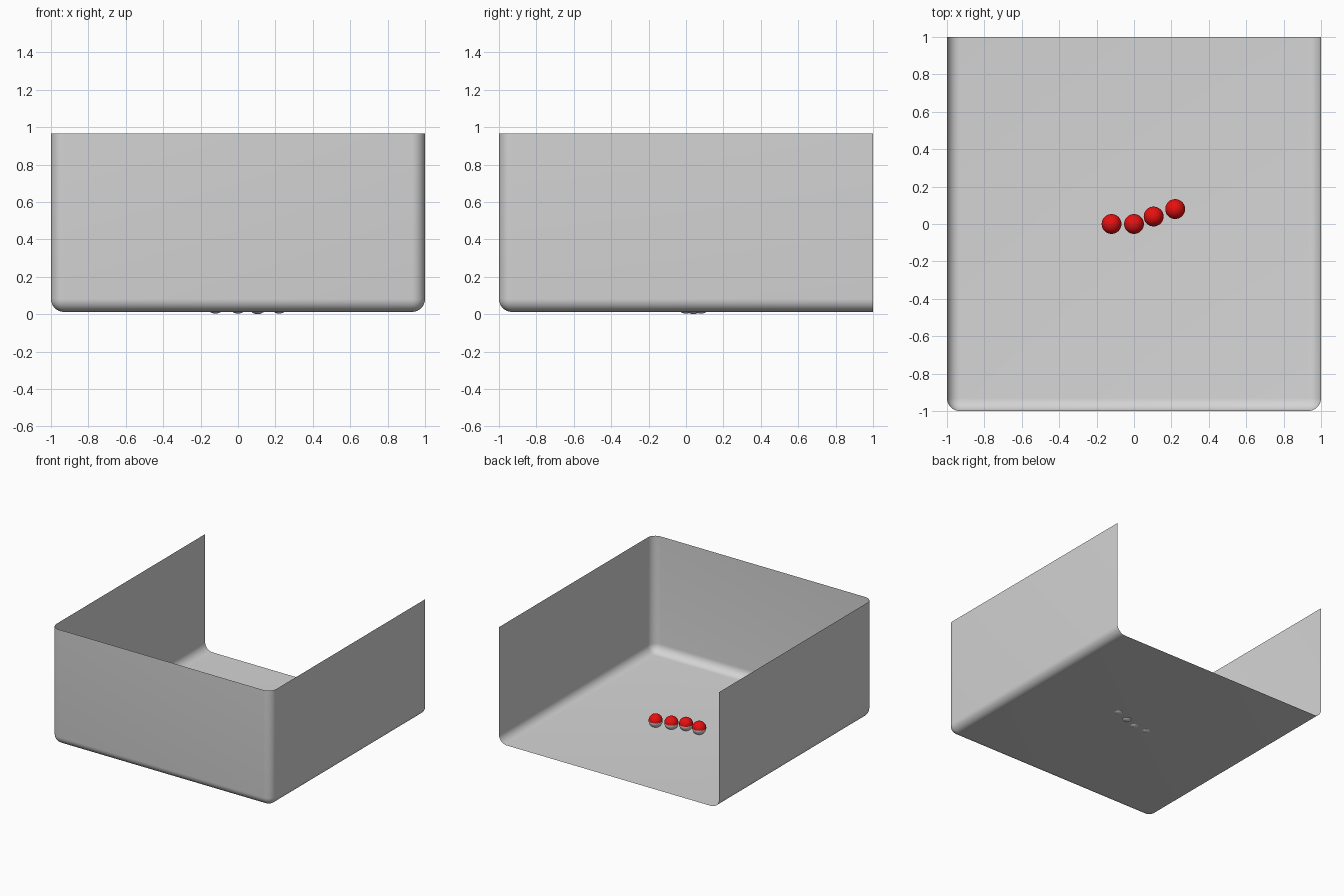
import bpy, bmesh

cube = bpy.data.objects.get("Cube")
if cube:
    bpy.data.objects.remove(cube, do_unlink=True)


def material(name, rgb):
    mat = bpy.data.materials.new(name)
    mat.use_nodes = True
    mat.diffuse_color = (*rgb, 1)
    mat.node_tree.nodes["Principled BSDF"].inputs["Base Color"].default_value = (*rgb, 1)
    return mat


def add_object(name, bm, mats):
    mesh = bpy.data.meshes.new(name)
    bm.to_mesh(mesh)
    bm.free()
    obj = bpy.data.objects.new(name, mesh)
    bpy.context.collection.objects.link(obj)
    for mat in mats:
        mesh.materials.append(mat)
    bpy.ops.object.select_all(action='DESELECT')
    obj.select_set(True)
    bpy.context.view_layer.objects.active = obj
    bpy.ops.object.shade_smooth_by_angle()
    return obj


grey = material("tray grey", (0.66, 0.66, 0.66))
red = material("ball red", (0.8, 0.005, 0.005))
white = material("ball pale grey", (0.7, 0.7, 0.7))

# Thin tray: rounded floor and front corners, open top and back
BOTTOM, TOP, RADIUS = 0.012, 0.965, 0.07
bm = bmesh.new()
bmesh.ops.create_cube(bm, size=2)
for v in bm.verts:
    v.co.z = TOP if v.co.z > 0 else BOTTOM


def is_rounded(edge):
    a, b = (v.co for v in edge.verts)
    mid = (a + b) / 2
    on_floor = mid.z < BOTTOM + 0.01 and mid.y < 0.5
    front_corner = abs(a.z - b.z) > 0.5 and mid.y < 0
    return on_floor or front_corner


bmesh.ops.bevel(bm, geom=[e for e in bm.edges if is_rounded(e)], offset=RADIUS,
                segments=8, profile=0.5, affect='EDGES')
bm.normal_update()
open_sides = [f for f in bm.faces if f.normal.z > 0.95 or f.normal.y > 0.95]
bmesh.ops.delete(bm, geom=open_sides, context='FACES')
add_object("tray", bm, [grey])

# Row of two-tone balls resting on the floor
BALL = 0.053
for i, (x, y, z) in enumerate([(-0.12, 0, 0.056), (0, 0, 0.056),
                               (0.105, 0.04, BALL), (0.22, 0.08, 0.056)]):
    bm = bmesh.new()
    bmesh.ops.create_uvsphere(bm, u_segments=32, v_segments=16, radius=BALL)
    for f in bm.faces:
        f.material_index = 0 if f.calc_center_median().z > 0 else 1
    ball = add_object(f"ball_{i + 1}", bm, [red, white])
    ball.location = (x, y, z)
